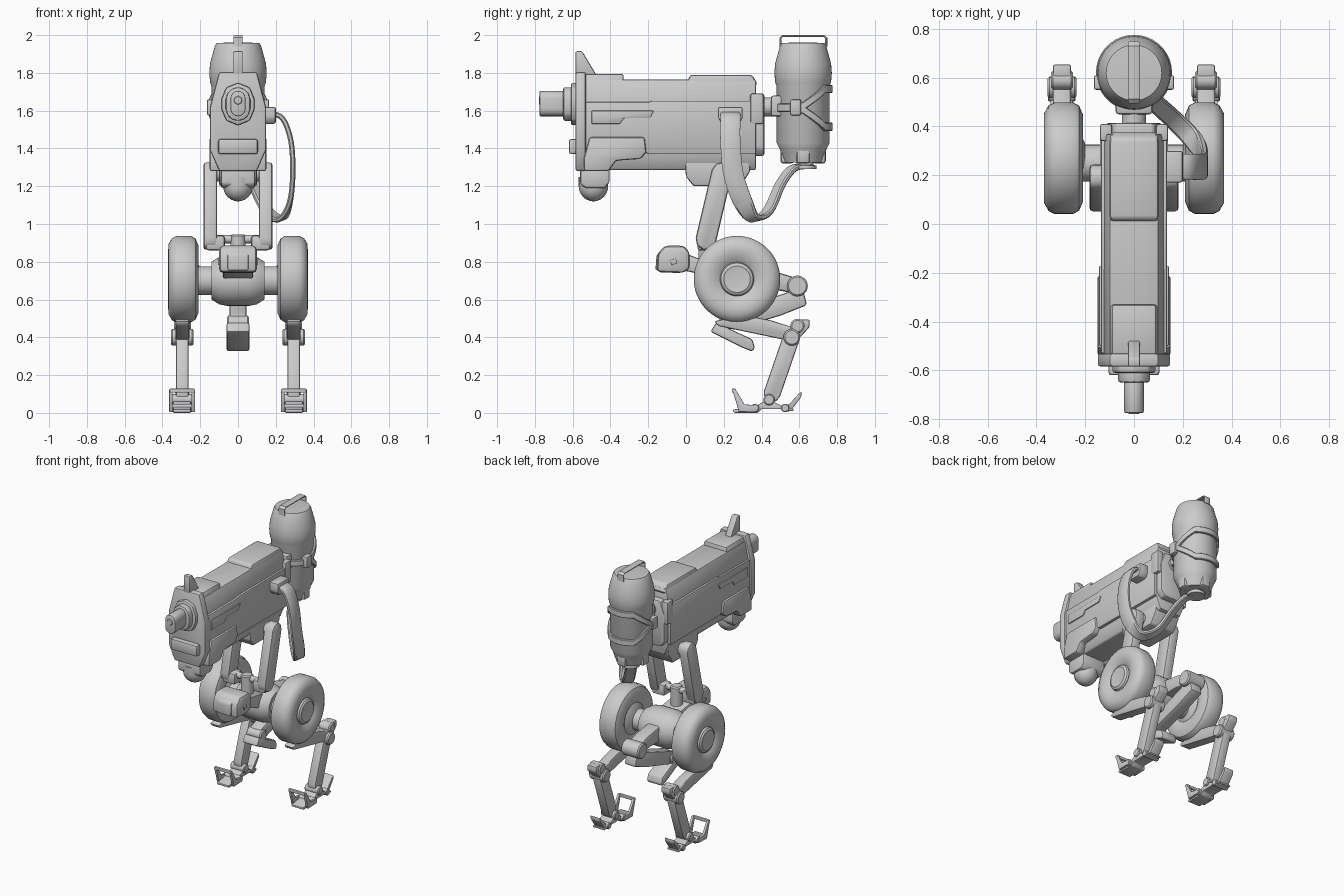
import bpy, bmesh
from math import sin, cos, pi, radians, hypot
from mathutils import Vector as V


def finish(name, bm, bevel=0.0, mirror=False, seg=2):
    bmesh.ops.recalc_face_normals(bm, faces=bm.faces)
    if bevel:
        es = [e for e in bm.edges if len(e.link_faces) == 2 and e.calc_face_angle() > radians(28)]
        bmesh.ops.bevel(bm, geom=es, offset=bevel, segments=seg, profile=0.5,
                        affect='EDGES', clamp_overlap=True)
    me = bpy.data.meshes.new(name)
    bm.to_mesh(me)
    bm.free()
    ob = bpy.data.objects.new(name, me)
    bpy.context.collection.objects.link(ob)
    bpy.ops.object.select_all(action='DESELECT')
    bpy.context.view_layer.objects.active = ob
    ob.select_set(True)
    bpy.ops.object.shade_smooth_by_angle(angle=radians(35))
    if mirror:
        ob.modifiers.new("mirror", 'MIRROR').use_mirror_merge = False
    return ob


def place(axis, a, b, h):
    return {'x': V((h, a, b)), 'y': V((a, h, b)), 'z': V((a, b, h))}[axis]


def prism(name, pts, axis, lo, hi, bevel=0.008, mirror=False, seg=2):
    bm = bmesh.new()
    rings = [[bm.verts.new(place(axis, a, b, h)) for a, b in pts] for h in (lo, hi)]
    n = len(pts)
    for r in rings:
        bm.faces.new(r)
    for i in range(n):
        j = (i + 1) % n
        bm.faces.new((rings[0][i], rings[0][j], rings[1][j], rings[1][i]))
    return finish(name, bm, bevel, mirror, seg)


def box(name, x, y, z, bevel=0.008, mirror=False):
    return prism(name, [(x[0], z[0]), (x[1], z[0]), (x[1], z[1]), (x[0], z[1])],
                 'y', y[0], y[1], bevel, mirror)


def lathe(name, prof, axis, c, mirror=False, n=40):
    """prof: (radius, position along axis), closed with caps at both ends"""
    bm = bmesh.new()
    rings = [[bm.verts.new(place(axis, c[0] + r * cos(2 * pi * i / n), c[1] + r * sin(2 * pi * i / n), h))
              for i in range(n)] for r, h in prof]
    for p, q in zip(rings, rings[1:]):
        for i in range(n):
            j = (i + 1) % n
            bm.faces.new((p[i], p[j], q[j], q[i]))
    bm.faces.new(rings[0])
    bm.faces.new(rings[-1])
    return finish(name, bm, 0, mirror)


def cyl(name, axis, c, r, lo, hi, mirror=False, b=0.008, n=24):
    return lathe(name, [(r - b, lo), (r, lo + b), (r, hi - b), (r - b, hi)], axis, c, mirror, n)


def bar(p, q, r, k=1):
    """stadium outline between two points; k=1 gives squarish ends, more gives round ends"""
    d = V((q[0] - p[0], q[1] - p[1])).normalized()
    s = V((-d.y, d.x))
    out = []
    for c, f in ((q, 1), (p, -1)):
        for i in range(k + 1):
            a = pi * (0.5 - i / k)
            v = V(c) + f * (d * cos(a) * r + s * sin(a) * r)
            out.append((v.x, v.y))
    return out


def spline(rows, sub=6):
    out = []
    for i in range(len(rows) - 1):
        a, b, c, d = (V(rows[max(0, min(len(rows) - 1, i + k))]) for k in (-1, 0, 1, 2))
        for s in range(sub):
            t = s / sub
            out.append(b + 0.5 * t * (c - a + t * (2 * a - 5 * b + 4 * c - d + t * (3 * (b - c) + d - a))))
    return out + [V(rows[-1])]


def ribbon(name, pts, wides, thick, mirror=False):
    bm = bmesh.new()
    rings = []
    for i, (p, w) in enumerate(zip(pts, wides)):
        t = pts[min(i + 1, len(pts) - 1)] - pts[max(i - 1, 0)]
        nrm = t.cross(w).normalized() * thick
        rings.append([bm.verts.new(p + a * w + b * nrm) for a, b in
                      ((1, .5), (.8, 1), (-.8, 1), (-1, .5), (-1, -.5), (-.8, -1), (.8, -1), (1, -.5))])
    for p, q in zip(rings, rings[1:]):
        for i in range(8):
            bm.faces.new((p[i], p[(i + 1) % 8], q[(i + 1) % 8], q[i]))
    bm.faces.new(rings[0])
    bm.faces.new(rings[-1])
    return finish(name, bm, 0, mirror)


def sym(half):
    return half + [(-x, z) for x, z in reversed(half)]


# Long upper body
prism("body_shell", sym([(.085, 1.285), (.115, 1.36), (.122, 1.65), (.1, 1.765)]), 'y', -.54, .37, .01)
prism("body_side_panel", [(-.53, 1.645), (-.2, 1.645), (-.18, 1.652), (.37, 1.652), (.37, 1.37),
                          (-.2, 1.37), (-.24, 1.4), (-.53, 1.4)], 'x', .11, .136, .006, True)
prism("body_top_front", sym([(.115, 1.66), (.09, 1.795)]), 'y', -.54, -.33, .012)
prism("body_top_rear", [(-.01, 1.7), (.02, 1.79), (.35, 1.79), (.38, 1.74), (.34, 1.7)], 'x', -.1, .1, .015)
prism("side_vent_strip", [(-.5, 1.6), (-.17, 1.6), (-.19, 1.56), (-.33, 1.56), (-.35, 1.53), (-.5, 1.53)],
      'x', .12, .143, .005, True)
prism("hip_block", [(-.01, 1.37), (.0, 1.25), (.04, 1.2), (.29, 1.2), (.34, 1.28), (.34, 1.37)], 'x', -.1, .1, .012)
prism("rear_cap", sym([(.085, 1.36), (.115, 1.4), (.115, 1.6), (.08, 1.69)]), 'y', .34, .415, .012)
box("rear_side_block", (.09, .14), (.34, .41), (1.53, 1.69), .01, True)

# Front plate and its fittings
prism("front_plate", sym([(.1, 1.28), (.148, 1.39), (.148, 1.62), (.1, 1.805)]), 'y', -.585, -.53, .012)
prism("front_sight", [(-.585, 1.79), (-.585, 1.915), (-.55, 1.915), (-.475, 1.79)], 'x', -.025, .025, .008)
box("front_slot_lamp", (-.105, .105), (-.62, -.57), (1.37, 1.45), .012)
prism("muzzle_base", bar((0, 1.61), (0, 1.66), .088, 4), 'y', -.61, -.57, .01)
prism("muzzle_collar", bar((0, 1.61), (0, 1.66), .065, 6), 'y', -.65, -.58, .01)
prism("muzzle", bar((0, 1.61), (0, 1.665), .04, 8), 'y', -.775, -.63, .006)
cyl("muzzle_bore", 'y', (0, 1.655), .022, -.779, -.74, b=.003)
prism("cheek_pod", [(-.51, 1.46), (-.22, 1.46), (-.21, 1.38), (-.24, 1.345), (-.37, 1.335), (-.41, 1.28), (-.54, 1.28),
                    (-.54, 1.35)], 'x', .085, .15, .012, True)
prism("eye_mount", [(-.56, 1.3), (-.56, 1.21), (-.53, 1.19), (-.43, 1.19), (-.405, 1.22), (-.405, 1.3)],
      'x', -.09, .09, .012)
lathe("lower_eye", [(.005, 1.12)] + [(.078 * sin(radians(a)), 1.2 - .08 * cos(radians(a)))
                                     for a in range(15, 91, 15)] + [(.078, 1.25)], 'z', (0, -.49), n=32)

# Rear canister
CY = .62
lathe("canister", [(.1, 1.325), (.125, 1.40), (.14, 1.43), (.14, 1.73), (.148, 1.75), (.152, 1.8), (.148, 1.85),
                   (.122, 1.945), (.114, 1.957), (.04, 1.962)], 'z', (0, CY), n=48)
lathe("canister_nozzle", [(.06, 1.29), (.062, 1.3), (.06, 1.31), (.045, 1.312), (.045, 1.34)], 'z', (0, CY + .01))
for k in range(4):
    a = k * pi / 2
    cx, cy = .085 * sin(a), CY + .085 * cos(a)
    box("nozzle_lug", (cx - .035, cx + .035), (cy - .035, cy + .035), (1.32, 1.41), .015)
hp = [V((0, y, z)) for y, z in ((.5, 1.94), (.5, 1.985), (.512, 1.995), (.73, 1.995), (.742, 1.985), (.742, 1.94))]
ribbon("canister_handle", hp, [V((.024, 0, 0))] * 6, .006)
for name, s in (("upper_strap", 1), ("lower_strap", -1)):
    angs = [-180 + 10 * i for i in range(37)]
    lift = [max(0, min(1, (95 - abs(a)) / 55)) * .1 for a in angs]
    pts = [V((.147 * sin(radians(a)), CY + .147 * cos(radians(a)), 1.615 + s * l)) for a, l in zip(angs, lift)]
    ribbon(name, pts, [V((0, 0, .022))] * 37, .009)
box("strap_clasp", (-.075, .075), (.45, .53), (1.57, 1.68), .012)
box("strap_buckle", (.12, .165), (.55, .61), (1.575, 1.66), .01, True)
cyl("canister_joint", 'y', (0, 1.62), .05, .39, .48)

# Feed hose on one side
prism("hose_port", [(.17, 1.62), (.3, 1.62), (.3, 1.56), (.28, 1.53), (.19, 1.53), (.17, 1.56)], 'x', .12, .2, .01)
rows = [(.17, .235, 1.585), (.235, .235, 1.56), (.28, .235, 1.44), (.29, .25, 1.27), (.275, .3, 1.12),
        (.23, .36, 1.03), (.155, .435, 1.07), (.085, .5, 1.21), (.04, .56, 1.29), (0, .62, 1.305)]
wid = [(0, .05, 0), (0, .053, 0), (0, .053, 0), (0, .053, .005), (.005, .048, .015),
       (.025, .03, .01), (.03, .025, 0), (.03, .022, 0), (.025, .022, 0), (.02, .02, 0)]
ribbon("feed_hose", spline(rows), spline(wid), .014)

# Struts between body and wheel unit
prism("hip_strut", bar((.105, .915), (.19, 1.275), .055, 4), 'x', .11, .183, .015, True)
box("strut_foot", (.07, .17), (.06, .15), (.86, .94), .015, True)
cyl("strut_pin", 'x', (.19, 1.27), .045, .05, .13, True)
cyl("strut_cross_bar", 'x', (.105, .92), .022, -.12, .12)
cyl("cross_bar_post", 'z', (0, .105), .04, .78, .945)

# Wheel unit
WC = (.27, .708)
lathe("wheel_unit_core", [(.075, -.22), (.075, -.14), (.1, -.14), (.125, -.1), (.133, -.06), (.133, .06),
                          (.125, .1), (.1, .14), (.075, .14), (.075, .22)], 'x', (.25, .7))
lathe("wheel", [(.06, .2), (.11, .225), (.13, .215), (.18, .21), (.215, .225), (.229, .25), (.229, .325), (.217, .35),
                (.185, .368), (.145, .37), (.105, .355), (.09, .345), (.085, .357), (.07, .366), (.045, .362),
                (.01, .362)], 'x', WC, True, 48)

# Sensor head at the front of the wheel unit
prism("head_neck", [(-.04, .86), (.06, .82), (.2, .8), (.2, .68), (.05, .74), (-.04, .76)], 'x', -.08, .08, .012)
prism("sensor_head", [(-.155, .745), (-.15, .84), (-.115, .885), (-.01, .885), (.02, .85), (.02, .76), (-.02, .74)],
      'x', -.1, .1, .022)
prism("sensor_window", [(-.162, .755), (-.156, .835), (-.125, .87), (-.11, .87), (-.11, .755)], 'x', -.055, .055, .008)
prism("sensor_side_button", bar((-.08, .795), (-.05, .805), .013), 'x', .09, .107, .003, True)

# Folded middle leg
prism("tail_neck", [(.3, .77), (.5, .74), (.6, .71), (.59, .63), (.48, .65), (.3, .65)], 'x', -.05, .05, .015)
cyl("tail_joint", 'x', (.59, .672), .055, -.07, .07)
prism("middle_thigh", [(.57, .65), (.625, .635), (.64, .57), (.5, .515), (.25, .44), (.19, .46), (.2, .52)],
      'x', -.045, .045, .012)
cyl("middle_knee", 'x', (.21, .475), .04, -.058, .058)
prism("middle_foot", [(.13, .43), (.16, .48), (.22, .45), (.35, .39), (.365, .345), (.35, .325), (.3, .345)],
      'x', -.06, .06, .01)

# Side legs
prism("thigh", [(.15, .485), (.17, .46), (.53, .385), (.6, .395), (.655, .455), (.655, .495), (.6, .495), (.575, .45),
                (.45, .49), (.3, .52)], 'x', .258, .332, .01, True)
cyl("knee_joint", 'x', (.56, .4), .044, .235, .355, True)
cyl("knee_rear_roll", 'x', (.59, .46), .038, .25, .34, True)
prism("shin", bar((.455, .1), (.555, .39), .045, 4), 'x', .262, .328, .01, True)
cyl("ankle_joint", 'x', (.44, .07), .03, .24, .352, True, .006)

# Feet: sole, open front toe frame and rear claw
prism("foot_sole", [(.25, .005), (.25, .018), (.37, .035), (.41, .06), (.46, .06), (.5, .04), (.57, .02), (.57, .008),
                    (.5, .02), (.4, .02), (.38, 0), (.26, 0)], 'x', .25, .343, .004, True)
for x in (.228, .346):
    prism("toe_side", [(.245, .125), (.262, .125), (.31, .045), (.37, .04), (.38, .008), (.28, .005)],
          'x', x, x + .018, .003, True)
box("toe_top_bar", (.23, .362), (.243, .262), (.108, .128), .004, True)
cyl("toe_pin", 'x', (.365, .026), .022, .23, .362, True, .004)
prism("rear_claw", [(.5, .035), (.545, .045), (.595, .1), (.612, .112), (.61, .085), (.555, .01), (.52, .005)],
      'x', .258, .334, .004, True)
cyl("claw_pin", 'x', (.525, .026), .022, .24, .352, True, .004)
